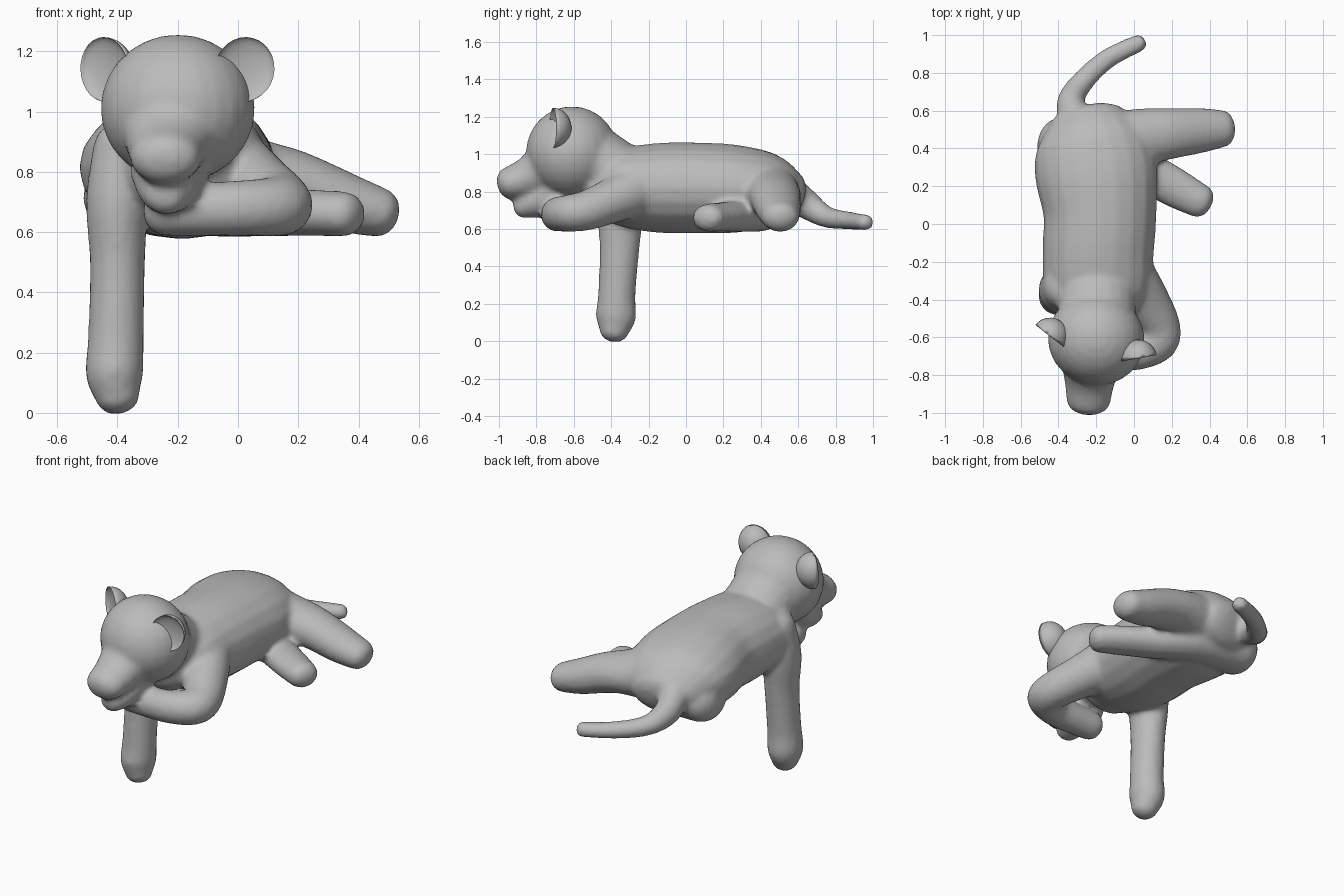
import bpy, bmesh, math
from mathutils import Vector, Matrix

cube = bpy.data.objects.get("Cube")
if cube:
    bpy.data.objects.remove(cube, do_unlink=True)

grey = bpy.data.materials.new("plain_grey")
grey.use_nodes = True
tone = (0.5, 0.5, 0.5, 1.0)
grey.diffuse_color = tone
grey.node_tree.nodes["Principled BSDF"].inputs["Base Color"].default_value = tone

SIDES = 20
UP, BACK = Vector((0, 0, 1)), Vector((0, 1, 0))


def blend(before, start, end, after, t):
    """Smooth curve through start and end, for positions and radii alike."""
    return [b + 0.5 * t * (c - a + t * (2 * a - 5 * b + 4 * c - d + t * (3 * (b - c) + d - a)))
            for a, b, c, d in zip(before, start, end, after)]


def limb(bm, stations, reference=UP, roundness=0.8, steps=4):
    """Closed round-ended tube; each station is x, y, z, half width, half height."""
    last = len(stations) - 1
    path = []
    for i in range(last):
        near = [stations[max(0, min(last, i + k))] for k in (-1, 0, 1, 2)]
        path += [blend(*near, step / steps) for step in range(steps)]
    path.append(stations[last])
    centres = [Vector(p[:3]) for p in path]
    frames = []
    for i, p in enumerate(path):
        along = (centres[min(i + 1, len(path) - 1)] - centres[max(i - 1, 0)]).normalized()
        frames.append((centres[i], along, p[3], p[4]))

    def dome(frame, direction):
        centre, along, wide, high = frame
        reach = roundness * min(wide, high) * direction
        for angle in (math.radians(a) for a in (25, 50, 72)):
            shrink = math.cos(angle)
            yield centre + along * reach * math.sin(angle), along, wide * shrink, high * shrink

    frames = list(dome(frames[0], -1))[::-1] + frames + list(dome(frames[-1], 1))
    rings = []
    for centre, along, wide, high in frames:
        side = along.cross(reference).normalized()
        top = side.cross(along)
        ring = []
        for k in range(SIDES):
            a = math.tau * k / SIDES
            ring.append(bm.verts.new(centre + side * wide * math.cos(a) + top * high * math.sin(a)))
        rings.append(ring)
    for low, high in zip(rings, rings[1:]):
        for k in range(SIDES):
            n = (k + 1) % SIDES
            bm.faces.new((low[k], low[n], high[n], high[k]))
    bm.faces.new(rings[0][::-1])
    bm.faces.new(rings[-1])


def ball(bm, placement, size):
    """Ellipsoid of the given half sizes."""
    made = bmesh.ops.create_uvsphere(bm, u_segments=24, v_segments=14, radius=1)["verts"]
    bmesh.ops.transform(bm, matrix=placement @ Matrix.Diagonal((*size, 1)), verts=made)


def finish(bm, name):
    bmesh.ops.recalc_face_normals(bm, faces=bm.faces)
    mesh = bpy.data.meshes.new(name)
    bm.to_mesh(mesh)
    bm.free()
    mesh.materials.append(grey)
    mesh.shade_smooth()
    thing = bpy.data.objects.new(name, mesh)
    bpy.context.collection.objects.link(thing)
    return thing


body = bmesh.new()

# Torso lying along y, and the neck
limb(body, [(-.19, -.48, .80, .18, .16), (-.19, -.35, .82, .28, .21), (-.19, -.15, .82, .295, .24),
            (-.18, .05, .82, .3, .243), (-.2, .27, .815, .325, .235), (-.225, .43, .81, .3, .2),
            (-.25, .55, .77, .21, .14)], roundness=0.5)
limb(body, [(-.19, -.3, .88, .2, .15), (-.2, -.56, 1.0, .21, .2)])

# Head turned slightly to its right, muzzle and jaw
head = Matrix.Translation((-.2, -.61, 1.01)) @ Matrix.Rotation(math.radians(-14), 4, "Z")
ball(body, head, (.258, .245, .246))
limb(body, [(-.22, -.7, .96, .18, .15), (-.235, -.83, .88, .135, .115), (-.24, -.94, .845, .117, .09)])
limb(body, [(-.23, -.72, .8, .13, .1), (-.235, -.82, .74, .1, .085), (-.24, -.875, .715, .07, .06)])

# Right foreleg hanging straight down
limb(body, [(-.37, -.33, .88, .11, .12), (-.4, -.35, .7, .105, .125), (-.4, -.355, .5, .092, .107),
            (-.405, -.37, .25, .093, .1), (-.41, -.375, .13, .096, .108), (-.4, -.385, .055, .075, .08)],
     reference=BACK)

# Left foreleg folded under the chin
limb(body, [(-.02, -.26, .81, .13, .14), (.06, -.4, .75, .125, .12), (.132, -.53, .7, .11, .107),
            (.125, -.62, .685, .11, .1), (.02, -.68, .68, .093, .093), (-.12, -.685, .675, .088, .088),
            (-.25, -.68, .67, .083, .083)])

# Left hind leg sloping down outward, right one passing beneath the belly
limb(body, [(-.12, .42, .81, .18, .16), (.08, .465, .785, .15, .12), (.2, .48, .755, .135, .112),
            (.35, .495, .7, .12, .1), (.47, .505, .665, .1, .083)])
limb(body, [(-.41, .41, .73, .15, .13), (-.1, .38, .685, .125, .1), (.08, .27, .67, .11, .085),
            (.22, .19, .665, .105, .078), (.355, .118, .66, .09, .075)])

# Tail curving round to the left
limb(body, [(-.29, .52, .82, .1, .1), (-.335, .64, .735, .075, .08), (-.275, .75, .665, .06, .058),
            (-.14, .875, .645, .053, .048), (.03, .96, .635, .047, .043)])

# Fuse the overlapping forms into one soft skin
skin = finish(body, "body")
fuse = skin.modifiers.new("fuse", "REMESH")
fuse.mode = "VOXEL"
fuse.voxel_size = 0.016
fuse.use_smooth_shade = True
soften = skin.modifiers.new("soften", "SMOOTH")
soften.factor = 0.5
soften.iterations = 6

# Cupped round ears, thick behind and hollow on the front, facing out and forward
for name, side in (("right_ear", -1), ("left_ear", 1)):
    ear = bmesh.new()
    ball(ear, Matrix.Identity(4), (.1, .1, .108))
    for v in ear.verts:
        if v.co.y < 0:
            v.co.y *= -0.3
    lean = Matrix.Rotation(math.radians(15 * side), 4, "Y")
    turn = Matrix.Rotation(math.radians(24 * side), 4, "Z")
    ear.transform(head @ Matrix.Translation((side * .24, -.045, .13)) @ turn @ lean)
    finish(ear, name)
